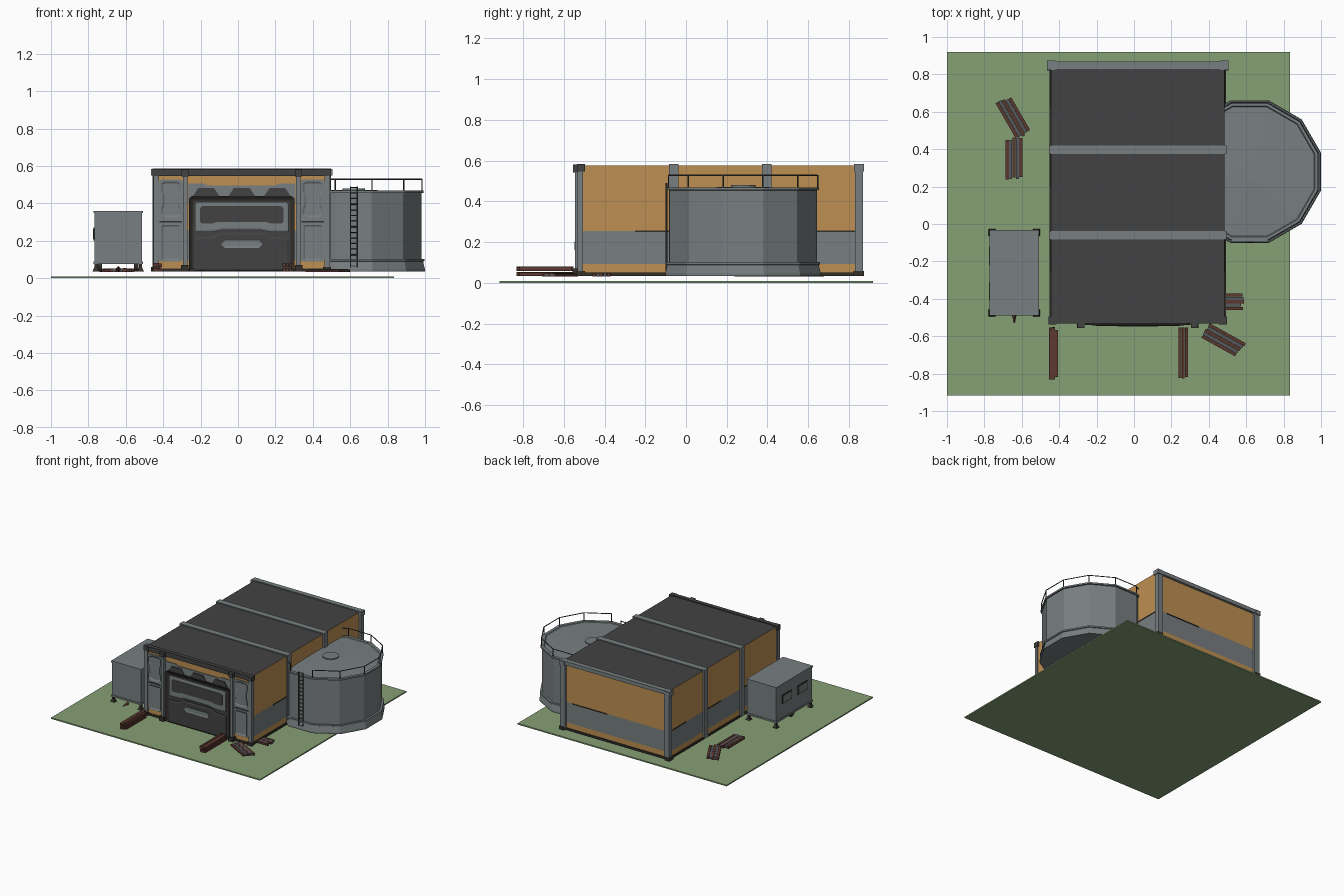
import bpy, bmesh, math, random
from mathutils import Vector, Matrix

if "Cube" in bpy.data.objects:
    bpy.data.objects.remove(bpy.data.objects["Cube"])

random.seed(4)


def mat(name, rgb):
    lin = [((c / 255 + 0.055) / 1.055) ** 2.4 for c in rgb]
    m = bpy.data.materials.new(name)
    m.diffuse_color = (*lin, 1)
    m.use_nodes = True
    m.node_tree.nodes["Principled BSDF"].inputs["Base Color"].default_value = m.diffuse_color
    return m


GREEN = mat("grass green", (134, 160, 117))
ORANGE = mat("ochre wall", (190, 144, 82))
GREY = mat("steel grey", (120, 127, 129))
DARK = mat("charcoal", (66, 66, 67))
FRAME = mat("dark frame", (50, 47, 43))
BROWN = mat("wood brown", (92, 56, 48))
WOODGREY = mat("weathered wood", (88, 90, 96))


def finish(name, bm, *mats):
    bmesh.ops.recalc_face_normals(bm, faces=bm.faces[:])
    me = bpy.data.meshes.new(name)
    bm.to_mesh(me)
    bm.free()
    for m in mats:
        me.materials.append(m)
    ob = bpy.data.objects.new(name, me)
    bpy.context.collection.objects.link(ob)
    return ob


def add_box(bm, x0, x1, y0, y1, z0, z1):
    m = Matrix.Translation(((x0 + x1) / 2, (y0 + y1) / 2, (z0 + z1) / 2)) @ \
        Matrix.Diagonal((x1 - x0, y1 - y0, z1 - z0, 1))
    return bmesh.ops.create_cube(bm, size=1, matrix=m)["verts"]


def box(name, m, *dims):
    bm = bmesh.new()
    add_box(bm, *dims)
    return finish(name, bm, m)


def plate(name, m, pts, y0, y1, inset=0, depth=0):
    """Front-facing prism from an x-z outline, optionally with a recessed or raised field."""
    bm = bmesh.new()
    f = bm.faces.new([bm.verts.new((x, y1, z)) for x, z in pts])
    new = bmesh.ops.extrude_face_region(bm, geom=[f])["geom"]
    front = [g for g in new if isinstance(g, bmesh.types.BMFace)][0]
    bmesh.ops.translate(bm, verts=front.verts[:], vec=(0, y0 - y1, 0))
    if inset:
        bmesh.ops.inset_region(bm, faces=[front], thickness=inset)
        bmesh.ops.translate(bm, verts=front.verts[:], vec=(0, depth, 0))
    return finish(name, bm, m)


def sym(cx, half):
    """Complete a left-right symmetric outline from its right half."""
    return [(cx + x, z) for x, z in half] + [(cx - x, z) for x, z in reversed(half)]


def chamfered(cx, hw, z0, z1, c):
    return sym(cx, [(hw - c, z0), (hw, z0 + c), (hw, z1 - c), (hw - c, z1)])


def tube(bm, a, b, r, sides=6):
    a, b = Vector(a), Vector(b)
    d = b - a
    m = Matrix.Translation((a + b) / 2) @ d.to_track_quat('Z', 'Y').to_matrix().to_4x4()
    bmesh.ops.create_cone(bm, segments=sides, radius1=r, radius2=r, depth=d.length,
                          cap_ends=True, matrix=m)


# ground slab
box("ground_slab", GREEN, -1, 0.835, -0.916, 0.919, 0, 0.01)

# main hall: walls banded by height, dark roof
X0, X1, Y0, Y1 = -0.443, 0.483, -0.52, 0.85
bm = bmesh.new()
add_box(bm, X0, X1, Y0, Y1, 0.045, 0.577)
for z in (0.094, 0.256):
    bmesh.ops.bisect_plane(bm, geom=bm.verts[:] + bm.edges[:] + bm.faces[:],
                           plane_co=(0, 0, z), plane_no=(0, 0, 1))
for f in bm.faces:
    z = f.calc_center_median().z
    f.material_index = 2 if abs(f.normal.z) > 0.5 else 1 if 0.094 < z < 0.256 else 0
finish("hall", bm, ORANGE, GREY, DARK)
box("hall_base", FRAME, X0 - 0.008, X1 + 0.008, Y0 - 0.008, Y1 + 0.008, 0.035, 0.052)

# ribs wrapping roof and side walls
for i, (a, b, e) in enumerate(((-0.083, -0.037, 0.012), (0.373, 0.42, 0.012), (0.83, 0.868, 0.015))):
    box(f"roof_rib_{i}", GREY, X0 - e, X1 + e, a, b, 0.555, 0.585)
    for n, x0, x1 in (("left", X0 - e, X0 + 0.03), ("right", X1 - 0.03, X1 + e)):
        box(f"rib_post_{n}_{i}", GREY, x0, x1, a, b, 0.04, 0.57)
for s, x in (("left", X0), ("right", X1)):
    box(f"back_rib_foot_{s}", FRAME, x - 0.022, x + 0.022, 0.822, 0.874, 0.035, 0.06)
    box(f"back_rib_cap_{s}", GREY, x - 0.022, x + 0.022, 0.824, 0.874, 0.548, 0.583)

# thin ledges on the wall bands
for i, (a, b) in enumerate(((-0.25, -0.083), (0.2, 0.373), (0.63, 0.83))):
    box(f"side_ledge_{i}", FRAME, X0 - 0.004, X1 + 0.004, a, b, 0.25, 0.257)
box("back_ledge", FRAME, 0.1, 0.4, Y1 - 0.01, Y1 + 0.004, 0.25, 0.257)

# front facade: top beam, posts, caps and feet
CX = 0.02
box("front_beam", DARK, X0 - 0.008, X1 + 0.008, -0.532, -0.5, 0.546, 0.584)
for s in (-1, 1):
    n = "left" if s < 0 else "right"

    def sbox(name, m, a, b, *rest):
        box(f"{name}_{n}", m, *sorted((CX + s * a, CX + s * b)), *rest)

    sbox("corner_post", GREY, 0.443, 0.472, -0.532, -0.505, 0.04, 0.55)
    sbox("corner_cap", DARK, 0.435, 0.476, -0.536, -0.495, 0.546, 0.584)
    sbox("corner_foot", FRAME, 0.435, 0.476, -0.538, -0.495, 0.035, 0.06)
    sbox("door_post", GREY, 0.29, 0.315, -0.546, -0.515, 0.04, 0.55)
    sbox("door_post_cap", DARK, 0.284, 0.321, -0.555, -0.515, 0.543, 0.581)
    sbox("door_post_foot", FRAME, 0.284, 0.325, -0.557, -0.515, 0.035, 0.07)
    # side panels with recessed fields
    px = CX + s * 0.379
    plate(f"side_panel_{n}", GREY, chamfered(px, 0.064, 0.088, 0.528, 0.012), -0.526, -0.515)
    upper = sym(px, [(0.03, 0.325), (0.053, 0.338), (0.053, 0.375), (0.044, 0.39), (0.044, 0.445),
                     (0.053, 0.46), (0.053, 0.505), (0.03, 0.517)])
    plate(f"upper_panel_{n}", GREY, upper, -0.533, -0.52, 0.01, 0.006)
    plate(f"lower_panel_{n}", GREY, chamfered(px, 0.05, 0.095, 0.285, 0.008), -0.533, -0.52, 0.01, 0.006)
    plate(f"panel_edge_{n}", FRAME, sym(px, [(0.06, 0.298), (0.06, 0.305)]), -0.53, -0.52)

# header with dark trapezoids
plate("header", GREY, sym(CX, [(0.288, 0.40), (0.288, 0.505), (0.2, 0.505), (0.18, 0.495)]), -0.527, -0.515)
for i in (-1, 0, 1):
    plate(f"header_trapezoid_{i + 1}", DARK, sym(CX + i * 0.19, [(0.07, 0.44), (0.042, 0.482)]), -0.533, -0.52)

# big gate: arch frame, upper window band, lower leaf, handle
plate("gate_frame", FRAME, sym(CX, [(0.283, 0.036), (0.283, 0.425), (0.265, 0.44)]), -0.54, -0.515, 0.022, 0.012)
plate("gate_back", DARK, sym(CX, [(0.258, 0.04), (0.258, 0.41)]), -0.531, -0.52)
band = sym(CX, [(0.1, 0.258), (0.15, 0.248), (0.25, 0.248), (0.25, 0.395), (0.24, 0.408)])
plate("gate_band", GREY, band, -0.54, -0.52, 0.012, -0.003)
slot = sym(CX, [(0.13, 0.3), (0.16, 0.292), (0.215, 0.292), (0.222, 0.3), (0.222, 0.375), (0.21, 0.385)])
plate("gate_slot", DARK, slot, -0.546, -0.53)
leaf = sym(CX, [(0.252, 0.04), (0.252, 0.215), (0.16, 0.222), (0.12, 0.243)])
plate("gate_leaf", DARK, leaf, -0.538, -0.52, 0.012, -0.004)
plate("gate_handle", GREY, chamfered(CX, 0.107, 0.162, 0.204, 0.016), -0.547, -0.53, 0.007, 0.003)

# storage tank, twelve sides
TX, TY, K = 0.618, 0.28, 1 / math.cos(math.pi / 12)
prof = [(0, .035), (.381, .035), (.381, .048), (.372, .088), (.378, .091), (.378, .102), (.362, .102),
        (.362, .455), (.373, .456), (.373, .468), (.35, .468), (.345, .463), (0, .474)]


def ring(r, z, i):
    a = math.radians(15 + 30 * i)
    return Vector((TX + r * K * math.cos(a), TY + r * K * math.sin(a), z))


bm = bmesh.new()
rows = [[bm.verts.new(ring(r, z, i)) for i in range(12)] if r else [bm.verts.new((TX, TY, z))] * 12
        for r, z in prof]
for lo, hi in zip(rows, rows[1:]):
    for i in range(12):
        j = (i + 1) % 12
        bm.faces.new(list(dict.fromkeys((lo[i], lo[j], hi[j], hi[i]))))
finish("tank", bm, GREY)
bm = bmesh.new()
tube(bm, (TX, TY, 0.46), (TX, TY, 0.48), 0.06, 12)
finish("tank_hatch", bm, GREY)

# tank railing (open at the ladder) and ladder
bm = bmesh.new()
for i in range(12):
    tube(bm, ring(.366, .465, i), ring(.366, .53, i), .0035)
    if i != 8:
        tube(bm, ring(.366, .528, i), ring(.366, .528, i + 1), .0035)
finish("tank_railing", bm, DARK)
bm = bmesh.new()
LY = TY - 0.376
for x in (0.601, 0.637):
    tube(bm, (x, LY, 0.05), (x, LY, 0.49), .004)
for k in range(15):
    tube(bm, (0.601, LY, 0.065 + k * 0.03), (0.637, LY, 0.065 + k * 0.03), .003)
finish("tank_ladder", bm, DARK)

# trailer cabin with edge frame, legs, wheels, windows and hitch
CX0, CX1, CY0, CY1 = -0.768, -0.513, -0.485, -0.035
box("cabin", GREY, CX0, CX1, CY0, CY1, 0.082, 0.355)
box("cabin_sill", GREY, CX0 - .004, CX1 + .004, CY0 - .004, CY1 + .004, 0.076, 0.09)
box("cabin_roof_rim", GREY, CX0 - .004, CX1 + .004, CY0 - .004, CY1 + .004, 0.347, 0.36)
bm = bmesh.new()
for x in (CX0 + .008, CX1 - .008):
    for y in (CY0 + .01, CY1 - .01):
        add_box(bm, x - .008, x + .008, y - .008, y + .008, 0.04, 0.085)
        bmesh.ops.create_cone(bm, segments=4, radius1=.026, radius2=.012, depth=.022, cap_ends=True,
                              matrix=Matrix.Translation((x, y, .046)) @ Matrix.Rotation(math.pi / 4, 4, 'Z'))
finish("cabin_legs", bm, FRAME)
bm = bmesh.new()
for x in (CX0 + 0.03, CX1 - 0.03):
    tube(bm, (x - .012, -0.26, 0.065), (x + .012, -0.26, 0.065), .03, 12)
finish("cabin_wheels", bm, FRAME)
for i, y in enumerate((-0.17, -0.36)):
    box(f"window_frame_{i}", FRAME, CX0 - .004, CX0 + .01, y - .06, y + .06, 0.2, 0.27)
    box(f"window_pane_{i}", GREY, CX0 - .006, CX0 + .01, y - .05, y + .05, 0.208, 0.262)
bm = bmesh.new()
bmesh.ops.create_cone(bm, segments=4, radius1=.016, radius2=.003, depth=.06, cap_ends=True,
                      matrix=Matrix.Translation((-0.64, -0.5, 0.05)) @ Matrix.Rotation(math.pi / 2, 4, 'X'))
finish("cabin_hitch", bm, BROWN)


# broken boards: strips of mixed wood with ragged ends
def boards(name, x, y, w, l, deg, z0, z1, strips, grey):
    bm = bmesh.new()
    sw = w / strips
    for i in range(strips):
        a = -w / 2 + i * sw
        vs = add_box(bm, a, a + sw * 0.94, -l / 2 + random.uniform(0, .02), l / 2 - random.uniform(0, .02),
                     z0, z1 - random.uniform(0, .004))
        for f in {f for v in vs for f in v.link_faces}:
            f.material_index = 1 if grey and i % 2 else 0
    bm.transform(Matrix.Translation((x, y, 0)) @ Matrix.Rotation(math.radians(deg), 4, 'Z'))
    finish(name, bm, BROWN, WOODGREY)


for n, x in (("left", -0.43), ("right", 0.264)):
    boards(f"front_beam_low_{n}", x, -0.693, 0.05, 0.285, 0, 0.035, 0.055, 3, False)
    boards(f"front_beam_high_{n}", x, -0.693, 0.05, 0.285, 0, 0.06, 0.082, 3, False)
for i, (x, y, d) in enumerate(((0.475, -0.62, 61), (0.475, -0.415, 90), (-0.645, 0.57, 30), (-0.641, 0.35, 0))):
    boards(f"loose_boards_{i}", x, y, 0.09, 0.235, d, 0.033, 0.048 + 0.002 * i, 5, True)
